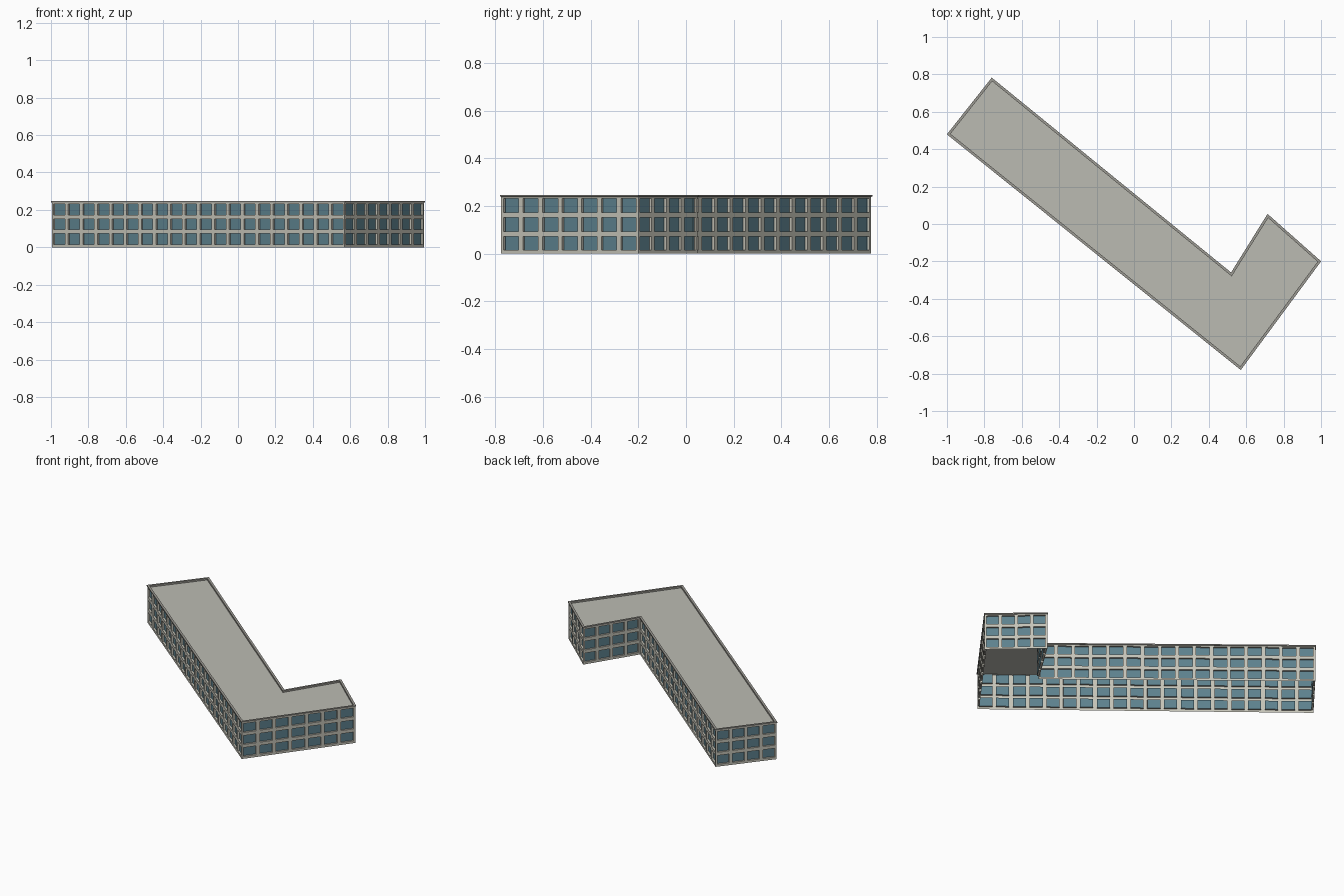
import bpy, bmesh
from mathutils import Vector

cube = bpy.data.objects.get("Cube")
if cube:
    bpy.data.objects.remove(cube)


def material(name, rgb):
    m = bpy.data.materials.new(name)
    m.use_nodes = True
    m.diffuse_color = (*rgb, 1)
    m.node_tree.nodes["Principled BSDF"].inputs["Base Color"].default_value = (*rgb, 1)
    return m


WALL = material("pale concrete", (0.56, 0.55, 0.48))
GLASS = material("blue grey glass", (0.11, 0.22, 0.27))
ROOF = material("grey roof", (0.50, 0.50, 0.45))
TRIM = material("dark parapet trim", (0.33, 0.32, 0.29))

# L-shaped footprint, counterclockwise, with window count on each wall
CORNERS = [Vector(p) for p in ((-0.995, 0.48), (0.57, -0.775), (0.995, -0.20),
                               (0.715, 0.048), (0.52, -0.265), (-0.76, 0.777))]
BAYS = (20, 7, 4, 4, 16, 4)
ROOF_Z, TOP_Z = 0.236, 0.247
SILL, STOREY, WINDOW_H = 0.015, 0.079, 0.058
RECESS, WINDOW_SHARE = 0.012, 0.78


def finish(name, bm, mats):
    mesh = bpy.data.meshes.new(name)
    bm.to_mesh(mesh)
    bm.free()
    for m in mats:
        mesh.materials.append(m)
    obj = bpy.data.objects.new(name, mesh)
    bpy.context.collection.objects.link(obj)
    return obj


def outset(points, d):
    """Offset a counterclockwise outline with mitred corners."""
    result = []
    for i, p in enumerate(points):
        a = (p - points[i - 1]).normalized()
        b = (points[(i + 1) % len(points)] - p).normalized()
        na, nb = Vector((a.y, -a.x)), Vector((b.y, -b.x))
        result.append(p + (na + nb) * d / (1 + na.dot(nb)))
    return result


def window_wall(name, p, q, bays):
    """Wall sheet with a grid of recessed windows."""
    along = q - p
    pitch = 1 / bays
    gap = pitch * (1 - WINDOW_SHARE) / 2
    us, zs = [0], [0]
    for i in range(bays):
        us += [i * pitch + gap, (i + 1) * pitch - gap]
    for i in range(3):
        zs += [SILL + i * STOREY, SILL + i * STOREY + WINDOW_H]
    us.append(1)
    zs.append(TOP_Z - 0.001)
    bm = bmesh.new()
    rows = [[bm.verts.new((*(p + along * u), z)) for u in us] for z in zs]
    openings = []
    for r in range(len(zs) - 1):
        for c in range(len(us) - 1):
            f = bm.faces.new((rows[r][c], rows[r][c + 1], rows[r + 1][c + 1], rows[r + 1][c]))
            if r % 2 and c % 2:
                openings.append(f)
    inward = Vector((-along.y, along.x, 0)).normalized() * RECESS
    panes = bmesh.ops.extrude_discrete_faces(bm, faces=openings)["faces"]
    for f in panes:
        f.material_index = 1
        for v in f.verts:
            v.co += inward
    finish(name, bm, [WALL, GLASS])


# Walls
NAMES = ("front_wall", "right_wall", "short_wing_end", "courtyard_short_wall",
         "courtyard_long_wall", "long_wing_end")
for i, name in enumerate(NAMES):
    window_wall(name, CORNERS[i], CORNERS[(i + 1) % len(CORNERS)], BAYS[i])

# Flat roof
bm = bmesh.new()
bm.faces.new([bm.verts.new((*p, ROOF_Z)) for p in CORNERS])
finish("roof", bm, [ROOF])

# Parapet rim running round the roof edge
bm = bmesh.new()
outer, inner = outset(CORNERS, 0.004), outset(CORNERS, -0.010)
section = ((outer, TOP_Z - 0.007), (outer, TOP_Z), (inner, TOP_Z), (inner, ROOF_Z - 0.001))
loops = [[bm.verts.new((*p, z)) for p in ring] for ring, z in section]
n = len(CORNERS)
for k in range(len(loops)):
    lo, hi = loops[k], loops[(k + 1) % len(loops)]
    for i in range(n):
        j = (i + 1) % n
        bm.faces.new((lo[i], lo[j], hi[j], hi[i]))
bmesh.ops.recalc_face_normals(bm, faces=bm.faces)
finish("parapet", bm, [TRIM])
